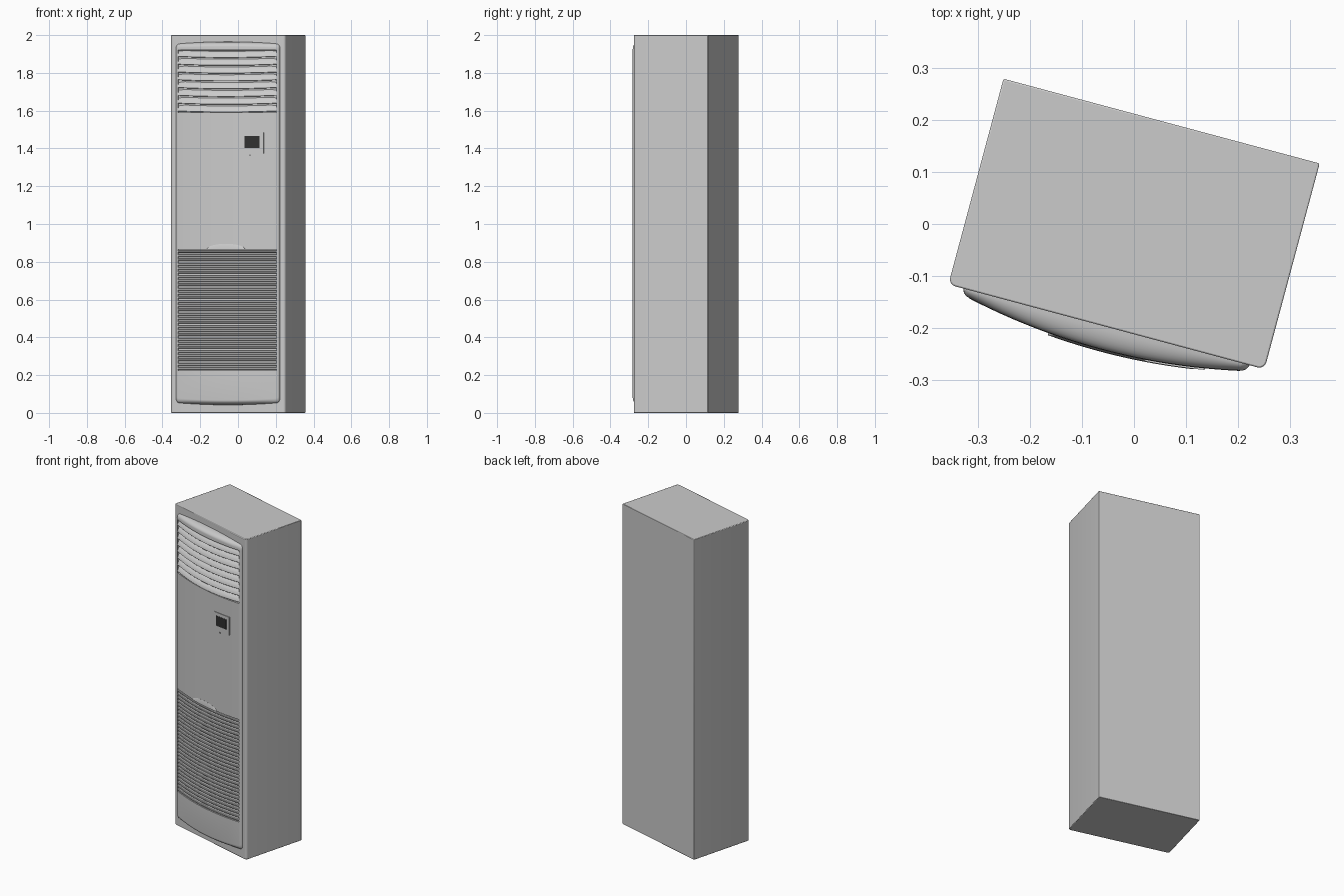
import bpy, bmesh, math

if "Cube" in bpy.data.objects:
    bpy.data.objects.remove(bpy.data.objects["Cube"])

TURN = math.radians(-15)          # the whole unit is turned about z
W, D, H = 0.63, 0.41, 2.0
FRONT = -D / 2
HALF = 0.285                      # half width of the bowed front panel
GR = 0.27                         # half width of the grilles
UP0, UP1 = 1.59, 1.92             # outlet grille
LO0, LO1 = 0.225, 0.865           # intake grille


def finish(name, bm, color=None, smooth=True):
    bmesh.ops.recalc_face_normals(bm, faces=bm.faces)
    me = bpy.data.meshes.new(name)
    bm.to_mesh(me)
    bm.free()
    ob = bpy.data.objects.new(name, me)
    bpy.context.collection.objects.link(ob)
    ob.rotation_euler.z = TURN
    if color:
        mat = bpy.data.materials.new(name)
        mat.diffuse_color = color
        mat.use_nodes = True
        mat.node_tree.nodes["Principled BSDF"].inputs["Base Color"].default_value = mat.diffuse_color
        me.materials.append(mat)
    if smooth:
        bpy.ops.object.select_all(action='DESELECT')
        ob.select_set(True)
        bpy.context.view_layer.objects.active = ob
        bpy.ops.object.shade_smooth_by_angle(angle=math.radians(35))
    return ob


def bow(x):
    """How far the front panel stands out of the cabinet at x."""
    return 0.012 + 0.033 * (1 - (x / HALF) ** 2)


def sweep(bm, section, x0, x1, n=24):
    """Closed bar following the bow; section(x) gives (out, z) points."""
    rings = []
    for i in range(n + 1):
        x = x0 + (x1 - x0) * i / n
        rings.append([bm.verts.new((x, FRONT - bow(x) - o, z)) for o, z in section(x)])
    for a, b in zip(rings, rings[1:]):
        for k in range(len(a)):
            j = (k + 1) % len(a)
            bm.faces.new((a[k], a[j], b[j], b[k]))
    bm.faces.new(rings[0])
    bm.faces.new(rings[-1])


# Cabinet, with rounder front corners
bm = bmesh.new()
bmesh.ops.create_cube(bm, size=1)
for v in bm.verts:
    v.co = (v.co.x * W, v.co.y * D, (v.co.z + 0.5) * H)
edges = [e for e in bm.edges if all(v.co.y < 0 for v in e.verts)
         and abs(e.verts[0].co.z - e.verts[1].co.z) > 1]
bmesh.ops.bevel(bm, geom=edges, offset=0.014, segments=5, profile=0.5, affect='EDGES')
cabinet = finish("cabinet", bm)
bev = cabinet.modifiers.new("edge_round", 'BEVEL')
bev.width, bev.segments, bev.limit_method = 0.003, 2, 'ANGLE'
bev.angle_limit = math.radians(40)


# Bowed front panel as a height field with two sunken grille openings
def corner(x):
    t = max(0, (abs(x) - HALF + 0.02) / 0.02)
    return 0.012 * (x / HALF) ** 2 + 0.02 * (1 - math.sqrt(max(0, 1 - t * t)))


def out(x, z, top, bot):
    def rim(e, r):
        return math.sqrt(max(0, 1 - (1 - min(max(e, 0) / r, 1)) ** 2))
    d = bow(x) * rim(HALF - abs(x), 0.012) * min(rim(top - z, 0.025), rim(z - bot, 0.025))
    if abs(x) < GR and (UP0 < z < UP1 or LO0 < z < LO1):
        d = max(d - 0.02, 0.002)
    return d - 0.001


E = 0.0003
xs = [-GR + E + (2 * GR - 2 * E) * i / 32 for i in range(33)]
side = [GR, 0.273, 0.276, 0.279, 0.282, 0.284, HALF]
xs = [-s for s in reversed(side)] + xs + side
rim_steps = [0.025 * (1 - math.cos(math.pi / 2 * i / 8)) for i in range(9)]
rows = []
for z0, z1 in ((LO0, LO1), (UP0, UP1)):
    rows += [z0, z0 + E, z1 - E, z1]
bm = bmesh.new()
cols = []
for x in xs:
    top, bot = 1.965 - corner(x), 0.042 + corner(x)
    zs = ([bot + s for s in rim_steps] + [min(r, top - 0.0251) if r > 1.9 and abs(x) > GR else r for r in rows]
          + [top - s for s in reversed(rim_steps)])
    cols.append([bm.verts.new((x, FRONT - out(x, z, top, bot), z)) for z in zs])
for a, b in zip(cols, cols[1:]):
    for k in range(len(a) - 1):
        bm.faces.new((a[k], b[k], b[k + 1], a[k + 1]))
finish("front_panel", bm)

# Outlet louvres: tilted curved blades that sag slightly in the middle
bm = bmesh.new()
count = 8
pitch = (UP1 - UP0) / count
for i in range(count):
    z = UP0 + pitch * i + 0.007

    def blade(x, z=z):
        s = z - 0.006 * (1 - (x / GR) ** 2)
        return [(-0.021, s + 0.034), (-0.009, s + 0.024), (-0.002, s + 0.010),
                (0, s + 0.002), (-0.002, s), (-0.006, s + 0.004), (-0.021, s + 0.022)]
    sweep(bm, blade, -GR, GR)
finish("outlet_louvres", bm)

# Intake ribs
bm = bmesh.new()
count = 29
pitch = (LO1 - LO0) / count
for i in range(count):
    z, h = LO0 + pitch * (i + 0.5), 0.0065

    def rib(x, z=z, h=h):
        return [(-0.021, z - h), (-0.003, z - h), (0, z - h + 0.003),
                (0, z + h - 0.003), (-0.003, z + h), (-0.021, z + h)]
    sweep(bm, rib, -GR, GR)
finish("intake_ribs", bm)

# Finger grip above the intake
bm = bmesh.new()


def grip(x):
    h = 0.03 * math.sqrt(max(0.002, 1 - (x / 0.105) ** 2))
    return [(-0.004, LO1), (0.004, LO1), (0.003, LO1 + h * 0.6), (0, LO1 + h), (-0.004, LO1 + h)]


sweep(bm, grip, -0.105, 0.105, 32)
finish("finger_grip", bm)


# Control plate, dark screen and small indicator
def slab(name, x0, x1, z0, z1, o, color=None):
    bm = bmesh.new()
    sweep(bm, lambda x: [(-0.003, z0), (o, z0), (o, z1), (-0.003, z1)], x0, x1, 10)
    finish(name, bm, color)


slab("control_plate", 0.088, 0.204, 1.372, 1.485, 0.003)
slab("screen", 0.102, 0.183, 1.402, 1.465, 0.004, (0.03, 0.03, 0.03, 1))
slab("indicator", 0.128, 0.134, 1.361, 1.367, 0.002, (0.1, 0.1, 0.1, 1))
